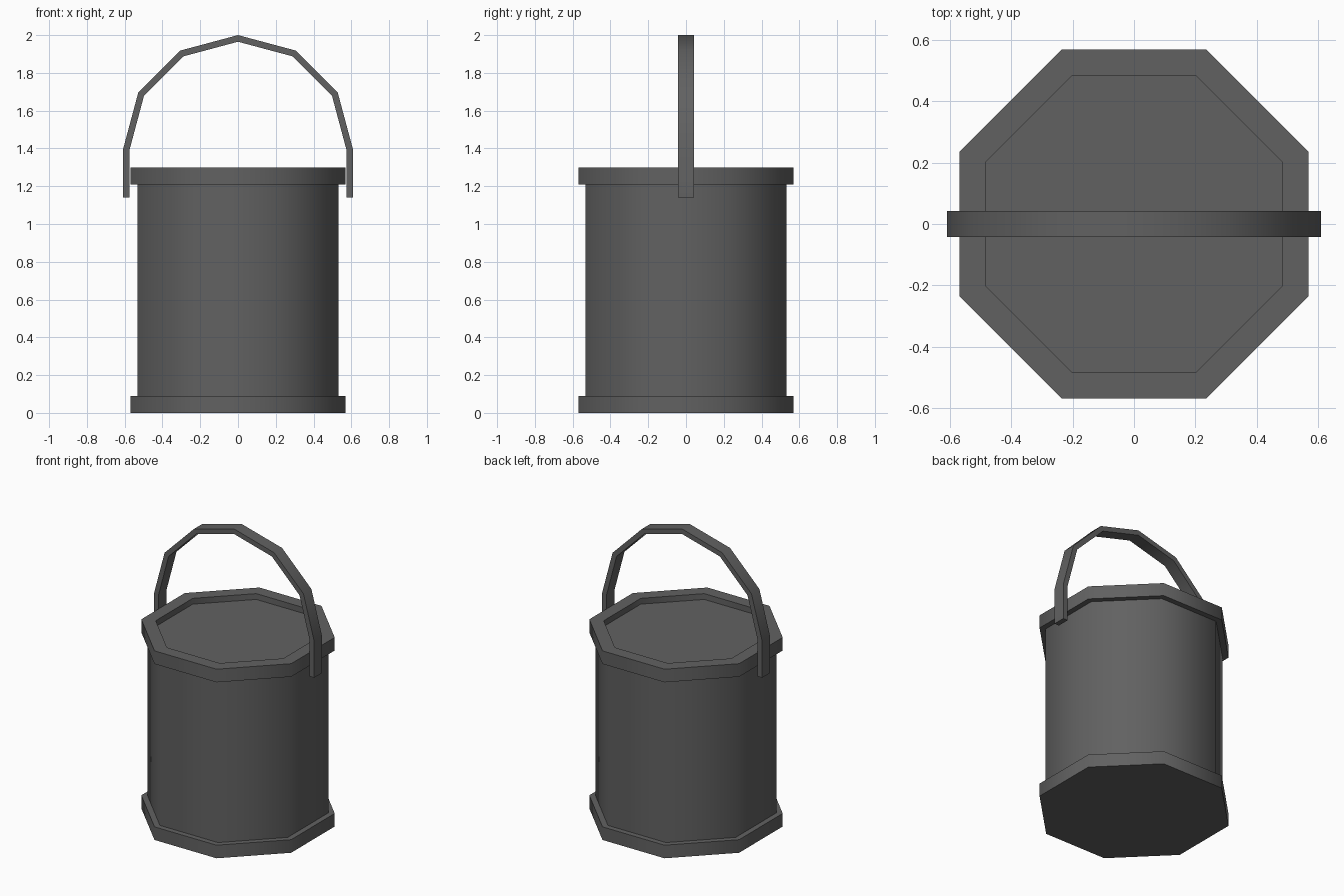
import bpy
import bmesh
from math import cos, sin, pi, radians

if "Cube" in bpy.data.objects:
    bpy.data.objects.remove(bpy.data.objects["Cube"], do_unlink=True)

GREY = (0.12, 0.12, 0.12, 1)
metal = bpy.data.materials.new("dark grey metal")
metal.use_nodes = True
metal.diffuse_color = GREY
metal.node_tree.nodes["Principled BSDF"].inputs["Base Color"].default_value = GREY


def finish(name, bm):
    """Turn a bmesh into a smooth shaded object with crisp right angles."""
    bmesh.ops.recalc_face_normals(bm, faces=bm.faces)
    mesh = bpy.data.meshes.new(name)
    bm.to_mesh(mesh)
    bm.free()
    mesh.materials.append(metal)
    obj = bpy.data.objects.new(name, mesh)
    bpy.context.collection.objects.link(obj)
    bpy.ops.object.select_all(action="DESELECT")
    obj.select_set(True)
    bpy.context.view_layer.objects.active = obj
    bpy.ops.object.shade_smooth_by_angle(angle=radians(60))
    return obj


def octagon(name, rings):
    """Skin a stack of eight-sided rings (flat-to-centre distance, z), capping both ends."""
    bm = bmesh.new()
    loops = []
    for apothem, z in rings:
        r = apothem / cos(pi / 8)
        angles = [pi / 8 + i * pi / 4 for i in range(8)]
        loops.append([bm.verts.new((r * cos(a), r * sin(a), z)) for a in angles])
    for low, high in zip(loops, loops[1:]):
        for i in range(8):
            j = (i + 1) % 8
            bm.faces.new((low[i], low[j], high[j], high[i]))
    bm.faces.new(loops[0][::-1])
    bm.faces.new(loops[-1])
    return finish(name, bm)


# Container: base band, body, and top band with a recessed lid
octagon("base_band", [(0.57, 0), (0.57, 0.09)])
octagon("body", [(0.533, 0.09), (0.533, 1.21)])
octagon("top_band_and_lid", [(0.57, 1.21), (0.57, 1.30), (0.485, 1.30), (0.485, 1.26)])

# Handle: flat strip following a six-segment arch with straight ends
ARCH_Z, FOOT_Z, HALF_WIDTH = 1.39, 1.14, 0.043


def arch(radius):
    points = [(radius * cos(i * pi / 6), ARCH_Z + radius * sin(i * pi / 6)) for i in range(7)]
    return [(radius, FOOT_Z)] + points + [(-radius, FOOT_Z)]


bm = bmesh.new()
sections = []
for (xo, zo), (xi, zi) in zip(arch(0.61), arch(0.575)):
    sections.append([bm.verts.new(p) for p in (
        (xo, -HALF_WIDTH, zo), (xo, HALF_WIDTH, zo),
        (xi, HALF_WIDTH, zi), (xi, -HALF_WIDTH, zi))])
for a, b in zip(sections, sections[1:]):
    for i in range(4):
        j = (i + 1) % 4
        bm.faces.new((a[i], a[j], b[j], b[i]))
bm.faces.new(sections[0])
bm.faces.new(sections[-1])
finish("handle", bm)
